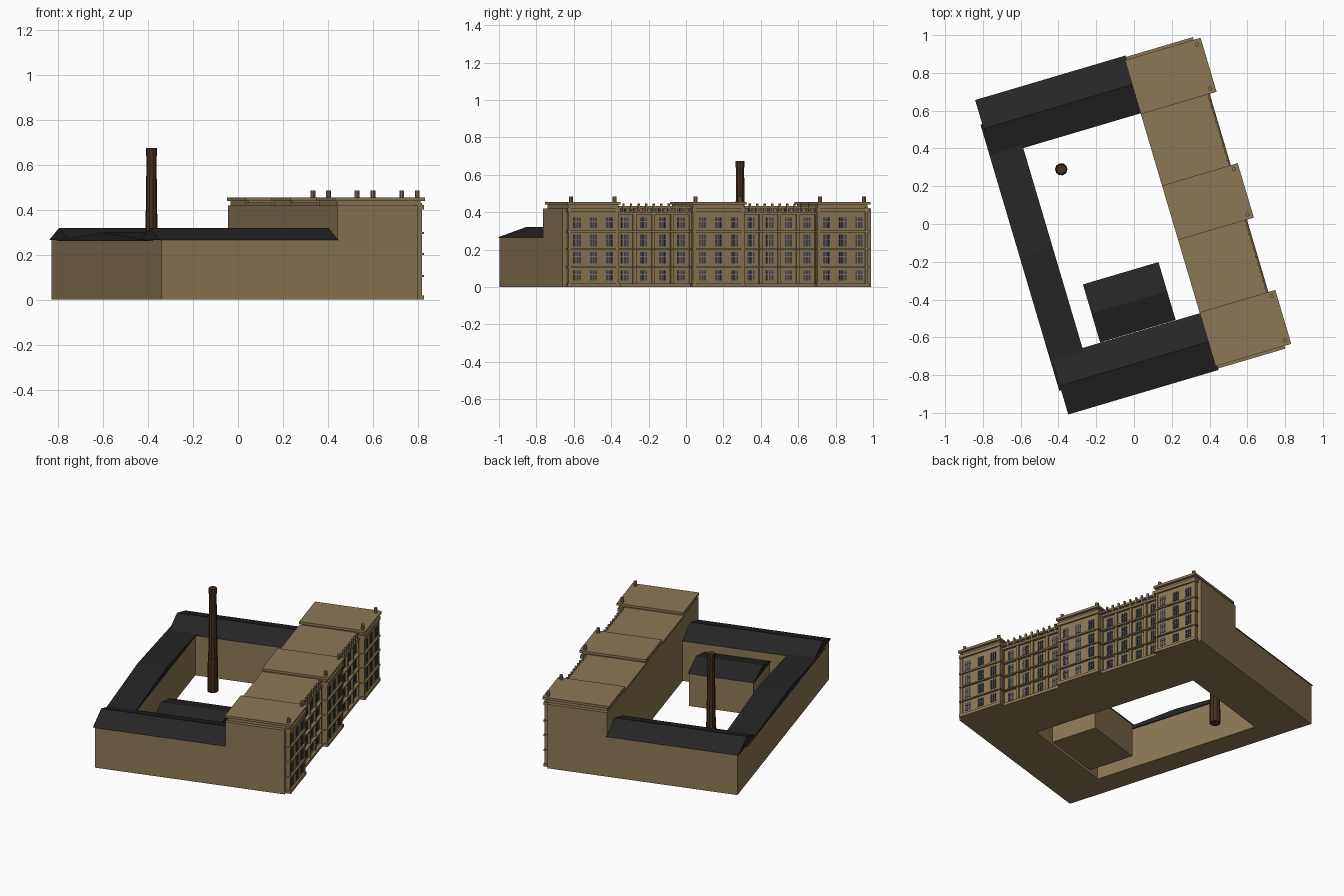
import bpy, bmesh, math
from mathutils import Matrix, Vector

if "Cube" in bpy.data.objects:
    bpy.data.objects.remove(bpy.data.objects["Cube"])

# The plan is drawn square (u = towards the facade, v = along it), then turned
TURN = Matrix.Rotation(math.radians(16.5), 4, 'Z')


def material(name, color):
    m = bpy.data.materials.new(name)
    m.diffuse_color = (*color, 1)
    m.use_nodes = True
    m.node_tree.nodes["Principled BSDF"].inputs["Base Color"].default_value = m.diffuse_color
    return m


STONE = material("sandstone", (0.262, 0.188, 0.090))
SLATE = material("dark slate", (0.019, 0.019, 0.019))
GLASS = material("window glass", (0.050, 0.060, 0.080))
BRICK = material("dark brick", (0.065, 0.030, 0.015))


def finish(name, bm, mat):
    bmesh.ops.recalc_face_normals(bm, faces=bm.faces)
    bm.transform(TURN)
    me = bpy.data.meshes.new(name)
    bm.to_mesh(me)
    bm.free()
    me.materials.append(mat)
    ob = bpy.data.objects.new(name, me)
    bpy.context.collection.objects.link(ob)
    return ob


def boxes(name, mat, items):
    """One object from boxes given as (u0, u1, v0, v1, z0, z1)."""
    bm = bmesh.new()
    for u0, u1, v0, v1, z0, z1 in items:
        mtx = Matrix.Translation(((u0 + u1) / 2, (v0 + v1) / 2, (z0 + z1) / 2))
        mtx = mtx @ Matrix.Diagonal((u1 - u0, v1 - v0, z1 - z0, 1))
        bmesh.ops.create_cube(bm, size=1, matrix=mtx)
    return finish(name, bm, mat)


def gable(name, u0, u1, v0, v1, eave, ridge):
    """Triangular roof prism with its ridge along u."""
    bm = bmesh.new()
    prof = [(v0, eave), (v1, eave), ((v0 + v1) / 2, ridge)]
    face = bm.faces.new([bm.verts.new((u0, v, z)) for v, z in prof])
    new = bmesh.ops.extrude_face_region(bm, geom=[face])["geom"]
    bmesh.ops.translate(bm, vec=(u1 - u0, 0, 0),
                        verts=[g for g in new if isinstance(g, bmesh.types.BMVert)])
    return finish(name, bm, SLATE)


def cylinders(name, mat, items, sides):
    """One object from tapered cylinders (u, v, z0, z1, r0, r1)."""
    bm = bmesh.new()
    for u, v, z0, z1, r0, r1 in items:
        bmesh.ops.create_cone(bm, cap_ends=True, segments=sides, radius1=r0, radius2=r1,
                              depth=z1 - z0, matrix=Matrix.Translation((u, v, (z0 + z1) / 2)))
    return finish(name, bm, mat)


# Low wings round the courtyard
for side, s in (("south", -1), ("north", 1)):
    a, b = sorted((s * 0.56, s * 0.86))
    boxes(side + "_wing_walls", STONE, [(-0.61, 0.215, a, b, 0, 0.265)])
    a, b = sorted((s * 0.552, s * 0.868))
    gable(side + "_wing_roof", -0.62, 0.21, a, b, 0.265, 0.32)
boxes("west_wing_walls", STONE, [(-0.61, -0.455, -0.73, 0.73, 0, 0.262)])
gable("west_wing_roof", -0.63, -0.448, -0.735, 0.735, 0.262, 0.30)

# Courtyard shed
boxes("shed_walls", STONE, [(-0.342, 0.06, -0.54, -0.238, 0, 0.215)])
gable("shed_roof", -0.35, 0.067, -0.55, -0.23, 0.215, 0.262)

# Tall chimney stack
CU, CV = -0.287, 0.387
cylinders("chimney_stack", BRICK, [
    (CU, CV, 0, 0.22, 0.033, 0.030), (CU, CV, 0.22, 0.64, 0.028, 0.022),
    (CU, CV, 0.64, 0.675, 0.025, 0.025)], 10)

# Tall main range: three projecting blocks joined by two recessed links
blocks = [(-0.855, -0.83, -0.555), (-0.14, -0.14, 0.14), (0.555, 0.555, 0.83)]
BLOCKS = [("south", -0.86, -0.555, -0.835, -0.555),
          ("middle", -0.14, 0.145, -0.14, 0.145),
          ("north", 0.555, 0.86, 0.555, 0.835)]
LINKS = [("south_link", -0.56, -0.14), ("north_link", 0.145, 0.56)]
ROWS = [(0.035, 0.088), (0.125, 0.188), (0.218, 0.28), (0.315, 0.373)]
BANDS = [(0.0, 0.018), (0.102, 0.109), (0.2, 0.208), (0.292, 0.302), (0.402, 0.422)]


def window_group(u, v, z0, z1):
    """Three narrow lights, each split by a transom."""
    out = []
    for k in (-1, 0, 1):
        c, mid = v + k * 0.0145, z0 + (z1 - z0) * 0.6
        for lo, hi in ((z0, mid - 0.002), (mid + 0.002, z1)):
            out.append((u - 0.003, u + 0.003, c - 0.005, c + 0.005, lo, hi))
    return out


for name, a, b, fa, fb in BLOCKS:
    # body, shallow front bay and raised parapet
    boxes(name + "_block_walls", STONE, [
        (0.208, 0.58, a, b, 0, 0.42), (0.57, 0.602, fa, fb, 0, 0.43),
        (0.212, 0.60, max(a, -0.835), min(b, 0.835), 0.41, 0.442)])
    boxes(name + "_block_roof", STONE, [
        (0.2, 0.618, max(a - 0.008, -0.845), min(b + 0.008, 0.845), 0.44, 0.455)])
    # string courses and corner pilasters
    trim = [(0.575, 0.613, fa - 0.007, fb + 0.007, z0, z1) for z0, z1 in BANDS]
    trim += [(0.575, 0.607, v - 0.008, v + 0.008, 0, 0.43) for v in (fa + 0.007, fb - 0.007)]
    boxes(name + "_block_bands", STONE, trim)
    mid = (fa + fb) / 2
    panes = []
    for z0, z1 in ROWS:
        for k in (-1, 0, 1):
            panes += window_group(0.602, mid + k * 0.09, z0, z1)
    boxes(name + "_block_windows", GLASS, panes)
    cylinders(name + "_block_finials", STONE,
              [(0.59, v, 0.45, 0.485, 0.011, 0.011) for v in (fa + 0.018, fb - 0.018)], 8)

for name, a, b in LINKS:
    boxes(name + "_walls", STONE, [(0.208, 0.56, a, b, 0, 0.425)])
    boxes(name + "_roof", STONE, [(0.2, 0.572, a, b, 0.42, 0.432)])
    # ledges on every floor and slim piers between the windows
    step = (b - a) / 4
    trim = [(0.555, 0.580, a, b, z0, z1) for z0, z1 in BANDS[:-1]]
    trim += [(0.555, 0.577, a, b, 0.388, 0.402)]
    trim += [(0.555, 0.572, a + k * step - 0.009, a + k * step + 0.009, 0, 0.40)
             for k in range(5)]
    boxes(name + "_ledges", STONE, trim)
    panes = []
    for z0, z1 in ROWS:
        for k in range(4):
            panes += window_group(0.56, a + (k + 0.5) * step, z0, z1)
    # small attic lights under the eaves
    fine = (b - a) / 18
    panes += [(0.557, 0.563, a + (k + 0.25) * fine, a + (k + 0.75) * fine, 0.405, 0.418)
              for k in range(18)]
    boxes(name + "_windows", GLASS, panes)
    # row of little parapet posts
    post = (b - a) / 10
    boxes(name + "_posts", STONE, [
        (0.566, 0.578, a + k * post - 0.005, a + k * post + 0.005, 0.40, 0.447)
        for k in range(1, 10)])
